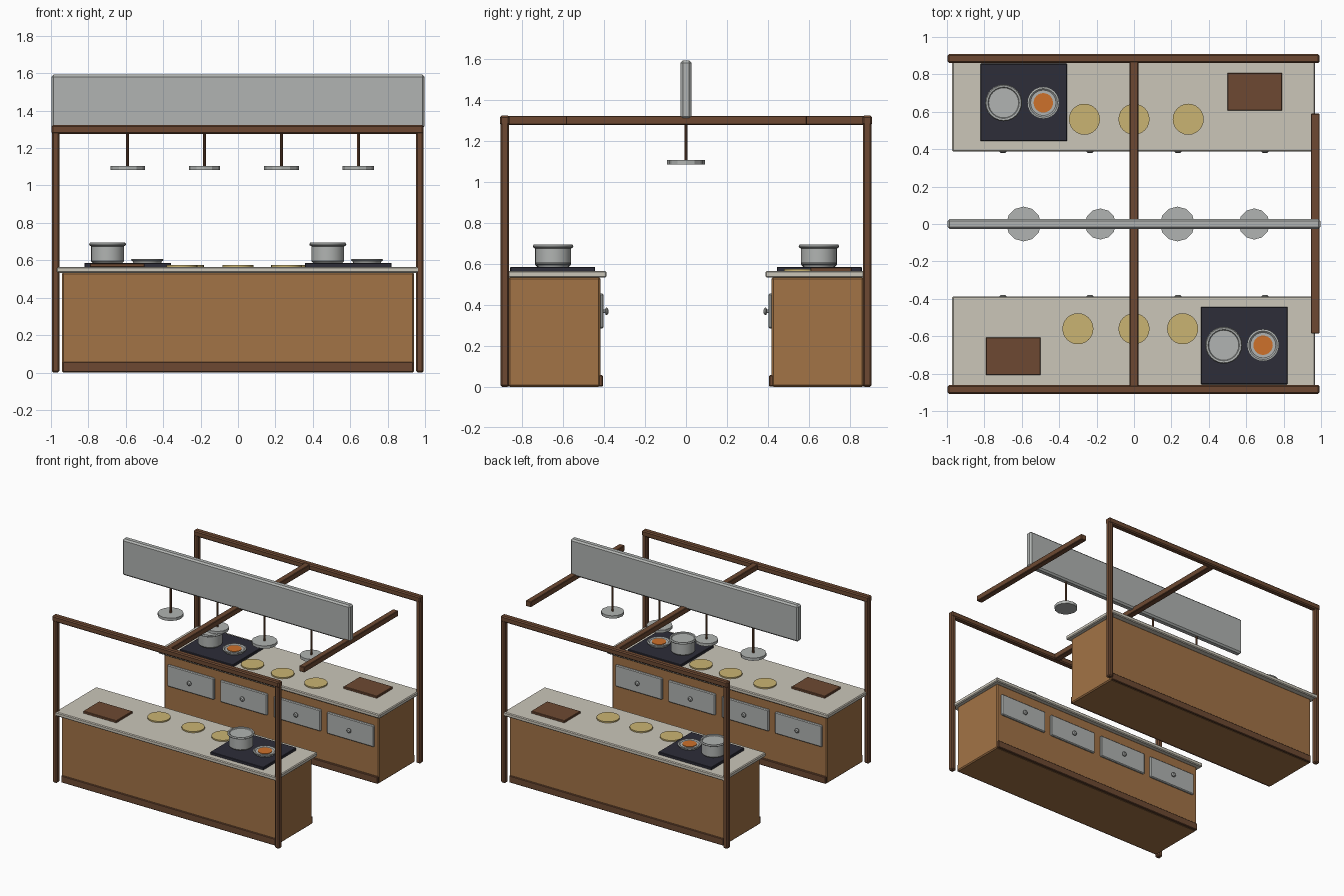
import bpy, bmesh, math
from mathutils import Vector, Matrix

cube = bpy.data.objects.get("Cube")
if cube:
    bpy.data.objects.remove(cube, do_unlink=True)


def material(name, hex_code):
    def linear(c):
        return c / 12.92 if c <= 0.04045 else ((c + 0.055) / 1.055) ** 2.4
    rgb = [linear(int(hex_code[i:i + 2], 16) / 255) for i in range(0, 6, 2)]
    mat = bpy.data.materials.new(name)
    mat.use_nodes = True
    mat.diffuse_color = (*rgb, 1)
    bsdf = next(n for n in mat.node_tree.nodes if n.type == 'BSDF_PRINCIPLED')
    bsdf.inputs["Base Color"].default_value = (*rgb, 1)
    return mat


WOOD = material("cabinet wood", "A27346")
TIMBER = material("dark timber", "6D4932")
STONE = material("pale stone", "CBC6B9")
METAL = material("grey metal", "B1B4B2")
BLACK = material("hob black", "2D2D38")
ORANGE = material("orange sauce", "CE712B")
YELLOW = material("straw yellow", "CAB472")


def finish(name, bm, mat, smooth=False):
    bmesh.ops.recalc_face_normals(bm, faces=bm.faces)
    mesh = bpy.data.meshes.new(name)
    bm.to_mesh(mesh)
    bm.free()
    mesh.materials.append(mat)
    obj = bpy.data.objects.new(name, mesh)
    bpy.context.collection.objects.link(obj)
    if smooth:
        bpy.ops.object.select_all(action='DESELECT')
        obj.select_set(True)
        bpy.context.view_layer.objects.active = obj
        bpy.ops.object.shade_smooth_by_angle(angle=math.radians(35))
    return obj


def box(name, xs, ys, zs, mat, bevel=0.0):
    """Box spanning the given ranges, with optional chamfered edges."""
    spans = [sorted(r) for r in (xs, ys, zs)]
    size = Vector([r[1] - r[0] for r in spans])
    mid = Vector([(r[0] + r[1]) / 2 for r in spans])
    bm = bmesh.new()
    bmesh.ops.create_cube(bm, size=1, matrix=Matrix.Translation(mid) @ Matrix.Diagonal((*size, 1)))
    obj = finish(name, bm, mat)
    if bevel:
        mod = obj.modifiers.new("chamfer", 'BEVEL')
        mod.width = bevel
        mod.segments = 1
    return obj


def lathe(name, profile, place, mat, sides=24, smooth=True, turn=None):
    """Spin a (radius, height) profile about its own z axis, then place it."""
    bm = bmesh.new()
    rings = []
    for r, z in profile:
        rings.append([bm.verts.new((r * math.cos(a), r * math.sin(a), z))
                      for a in (math.tau * k / sides for k in range(sides))])
    for low, high in zip(rings, rings[1:]):
        for k in range(sides):
            n = (k + 1) % sides
            bm.faces.new((low[k], low[n], high[n], high[k]))
    bm.faces.new(rings[0][::-1])
    bm.faces.new(rings[-1])
    matrix = Matrix.Translation(place) @ (turn or Matrix())
    bmesh.ops.transform(bm, matrix=matrix, verts=bm.verts)
    return finish(name, bm, mat, smooth)


TOP = 0.565       # worktop height
HOB = 0.585       # hob surface height

# Two counters facing each other; s mirrors both x and y
for label, s, plate_xs in (("front", -1, (-0.30, 0, 0.26)), ("back", 1, (-0.265, 0, 0.29))):
    box(f"{label}_cabinet", (-0.942, 0.942), (s * 0.418, s * 0.866), (0, 0.535), WOOD, 0.008)
    box(f"{label}_plinth", (-0.938, 0.938), (s * 0.405, s * 0.874), (0.002, 0.057), TIMBER, 0.004)
    box(f"{label}_worktop", (-0.972, 0.968), (s * 0.387, s * 0.905), (0.533, TOP), STONE, 0.006)

    # Drawers with round knobs on the aisle side
    for i, x in enumerate((-0.7, -0.235, 0.235, 0.7)):
        box(f"{label}_drawer_{i + 1}", (x - 0.205, x + 0.205), (s * 0.403, s * 0.425),
            (0.285, 0.455), METAL, 0.006)
        lathe(f"{label}_knob_{i + 1}", ((0.008, 0), (0.008, 0.01), (0.018, 0.014), (0.018, 0.02), (0.01, 0.026)),
              (x, s * 0.405, 0.368), METAL, 12, turn=Matrix.Rotation(s * math.pi / 2, 4, 'X'))

    # Hob, lidded pot and pan
    box(f"{label}_hob", (-s * 0.357, -s * 0.822), (s * 0.443, s * 0.857), (TOP - 0.005, HOB), BLACK, 0.003)
    pot_x, pan_x = (-0.697, -0.485) if s > 0 else (0.48, 0.69)
    y = s * 0.648
    lathe(f"{label}_pot", ((0.078, 0), (0.088, 0.01), (0.088, 0.09), (0.096, 0.094), (0.099, 0.101),
                           (0.094, 0.109), (0.084, 0.107), (0.08, 0.101)), (pot_x, y, HOB), METAL)
    lathe(f"{label}_pan", ((0.074, 0), (0.078, 0.01), (0.086, 0.014), (0.086, 0.02), (0.076, 0.022),
                           (0.068, 0.015), (0.058, 0.015)), (pan_x, y, HOB), METAL)
    lathe(f"{label}_sauce", ((0.052, 0.01), (0.052, 0.019)), (pan_x, y, HOB), ORANGE)

    # Chopping board and plates
    box(f"{label}_chopping_board", (s * 0.5, s * 0.792), (s * 0.606, s * 0.808),
        (TOP - 0.002, 0.582), TIMBER, 0.003)
    for i, x in enumerate(plate_xs):
        lathe(f"{label}_plate_{i + 1}", ((0.083, -0.002), (0.083, 0.01)), (x, s * 0.56, TOP), YELLOW)

    # Post and beam frame along the outer side
    for side, px in (("right", -0.975), ("left", 0.972)):
        box(f"{label}_{side}_post", (px - 0.02, px + 0.02), (s * 0.863, s * 0.904), (0, 1.31), TIMBER, 0.008)
    box(f"{label}_beam", (-0.996, 0.992), (s * 0.861, s * 0.908), (1.276, 1.322), TIMBER, 0.008)

# Cross beams
box("centre_cross_beam", (-0.024, 0.024), (-0.87, 0.87), (1.277, 1.321), TIMBER, 0.004)
box("side_cross_beam", (0.946, 0.992), (-0.586, 0.59), (1.277, 1.321), TIMBER, 0.004)

# Overhead sign board
box("sign_board", (-0.998, 0.998), (-0.027, 0.027), (1.305, 1.592), METAL, 0.012)

# Hanging lamps
for i, (x, r) in enumerate(((-0.59, 0.093), (-0.18, 0.083), (0.232, 0.093), (0.643, 0.083))):
    lathe(f"lamp_{i + 1}_rod", ((0.008, 1.1), (0.008, 1.31)), (x, 0, 0), TIMBER, 8)
    lathe(f"lamp_{i + 1}_shade", ((r, 1.083), (r, 1.105)), (x, 0, 0), METAL, 12, smooth=False)
